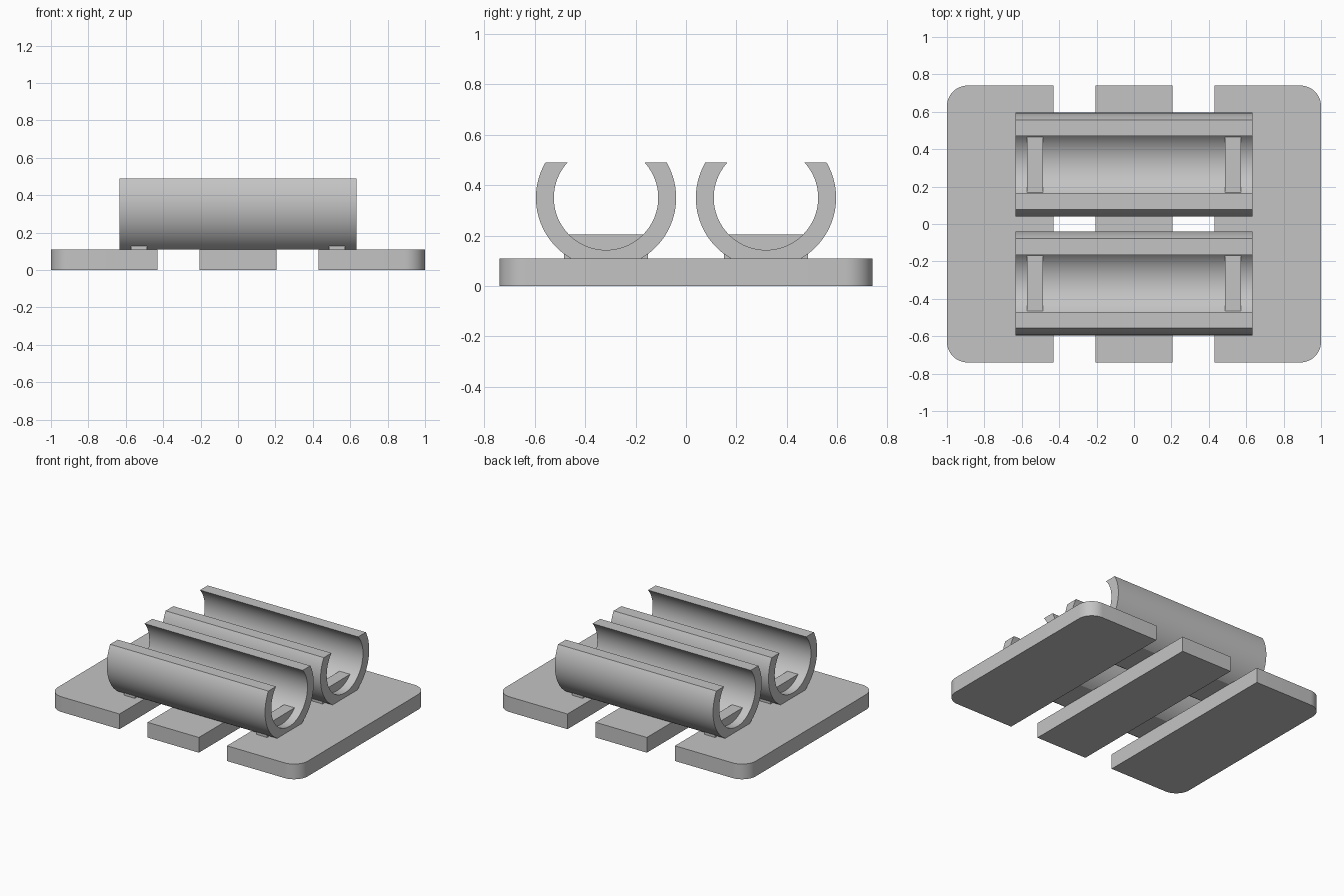
import bpy, bmesh, math

default = bpy.data.objects.get("Cube")
if default:
    bpy.data.objects.remove(default, do_unlink=True)

# Single plain grey finish
grey = bpy.data.materials.new("grey_plastic")
grey.use_nodes = True
colour = (0.55, 0.55, 0.55, 1)
grey.diffuse_color = colour
grey.node_tree.nodes["Principled BSDF"].inputs["Base Color"].default_value = colour

BASE_TOP = 0.11
HALF_DEPTH = 0.74
TUBE_Y, TUBE_Z = 0.317, 0.35
OUTER, INNER = 0.278, 0.207
TUBE_HALF = 0.633
RIM_Z = 0.49


def prism(name, outline, offset):
    """Extrude a closed outline of 3D points along offset."""
    bm = bmesh.new()
    face = bm.faces.new([bm.verts.new(p) for p in outline])
    # Keep the first face as the closing cap
    new = bmesh.ops.extrude_face_region(bm, geom=[face], use_keep_orig=True)["geom"]
    moved = [g for g in new if isinstance(g, bmesh.types.BMVert)]
    bmesh.ops.translate(bm, verts=moved, vec=offset)
    bmesh.ops.recalc_face_normals(bm, faces=bm.faces)
    mesh = bpy.data.meshes.new(name)
    bm.to_mesh(mesh)
    bm.free()
    mesh.materials.append(grey)
    obj = bpy.data.objects.new(name, mesh)
    bpy.context.collection.objects.link(obj)
    bpy.ops.object.select_all(action="DESELECT")
    obj.select_set(True)
    bpy.context.view_layer.objects.active = obj
    bpy.ops.object.shade_smooth_by_angle(angle=math.radians(20))
    return obj


def arc(cx, cy, radius, start, end, steps):
    angles = [start + (end - start) * i / steps for i in range(steps + 1)]
    return [(cx + radius * math.cos(a), cy + radius * math.sin(a)) for a in angles]


# Base slabs: two with rounded outer corners and a plain middle strip
def slab(name, points):
    prism(name, [(x, y, 0) for x, y in points], (0, 0, BASE_TOP))


r = 0.11
for side, name in ((1, "left_base_slab"), (-1, "right_base_slab")):
    corner = arc(1 - r, HALF_DEPTH - r, r, 0, math.pi / 2, 12)
    half = corner + [(0.43, HALF_DEPTH)]
    outline = half + [(x, -y) for x, y in reversed(half)]
    slab(name, [(side * x, y) for x, y in outline])
w = 0.205
slab("middle_base_slab", [(-w, -HALF_DEPTH), (w, -HALF_DEPTH), (w, HALF_DEPTH), (-w, HALF_DEPTH)])

# Open-topped tube section, trimmed flat where it meets the base
rim_out = math.asin((RIM_Z - TUBE_Z) / OUTER)
rim_in = math.asin((RIM_Z - TUBE_Z) / INNER)
foot = math.asin((BASE_TOP - TUBE_Z) / OUTER)
outer = arc(0, TUBE_Z, OUTER, rim_out, foot, 28)
inner = arc(0, TUBE_Z, INNER, -math.pi - rim_in, rim_in, 72)
section = outer + [(-y, z) for y, z in reversed(outer)] + inner

# Each tube has a saddle block near either end
for cy, place in ((-TUBE_Y, "front"), (TUBE_Y, "back")):
    prism(place + "_tube", [(-TUBE_HALF, cy + y, z) for y, z in section], (2 * TUBE_HALF, 0, 0))
    for x, side in ((0.487, "left"), (-0.572, "right")):
        block = [(-0.167, BASE_TOP), (0.167, BASE_TOP), (0.167, 0.205), (-0.167, 0.205)]
        prism(f"{place}_{side}_saddle", [(x, cy + y, z) for y, z in block], (0.085, 0, 0))
